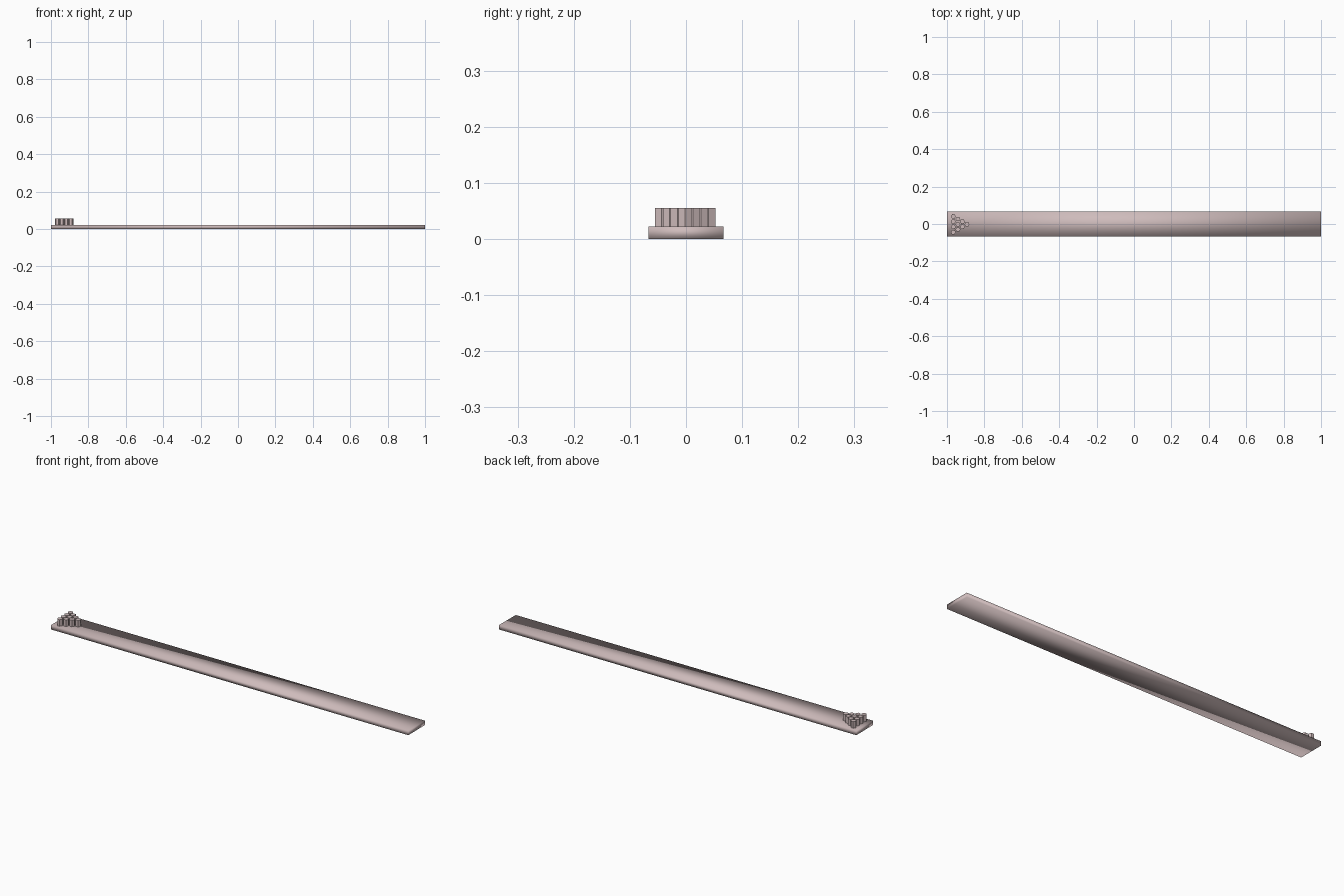
import bpy, bmesh, math
from mathutils import Matrix

if "Cube" in bpy.data.objects:
    bpy.data.objects.remove(bpy.data.objects["Cube"])

mat = bpy.data.materials.new("dusty pink")
mat.diffuse_color = (0.62, 0.50, 0.50, 1)
mat.use_nodes = True
mat.node_tree.nodes["Principled BSDF"].inputs["Base Color"].default_value = mat.diffuse_color

def make(name, bm, smooth):
    me = bpy.data.meshes.new(name)
    bm.to_mesh(me)
    bm.free()
    me.materials.append(mat)
    for p in me.polygons:
        p.use_smooth = smooth
    ob = bpy.data.objects.new(name, me)
    bpy.context.collection.objects.link(ob)

# long lane board, softly shaded across its edges
bm = bmesh.new()
bmesh.ops.create_cube(bm, size=1, matrix=Matrix.Translation((0, 0, 0.011)) @ Matrix.Diagonal((2, 0.134, 0.022, 1)))
make("lane", bm, True)

# ten six-sided pins racked in a triangle, point towards +x
R, DX, DY = 0.0135, 0.0243, 0.028
for row in range(4):
    for k in range(row + 1):
        x = -0.893 - row * DX
        y = (k - row / 2) * DY - 0.0015
        bm = bmesh.new()
        bmesh.ops.create_cone(bm, cap_ends=True, segments=6, radius1=R, radius2=R, depth=0.033,
                              matrix=Matrix.Translation((x, y, 0.0385)) @ Matrix.Rotation(math.pi / 6, 4, 'Z'))
        make("pin", bm, False)
